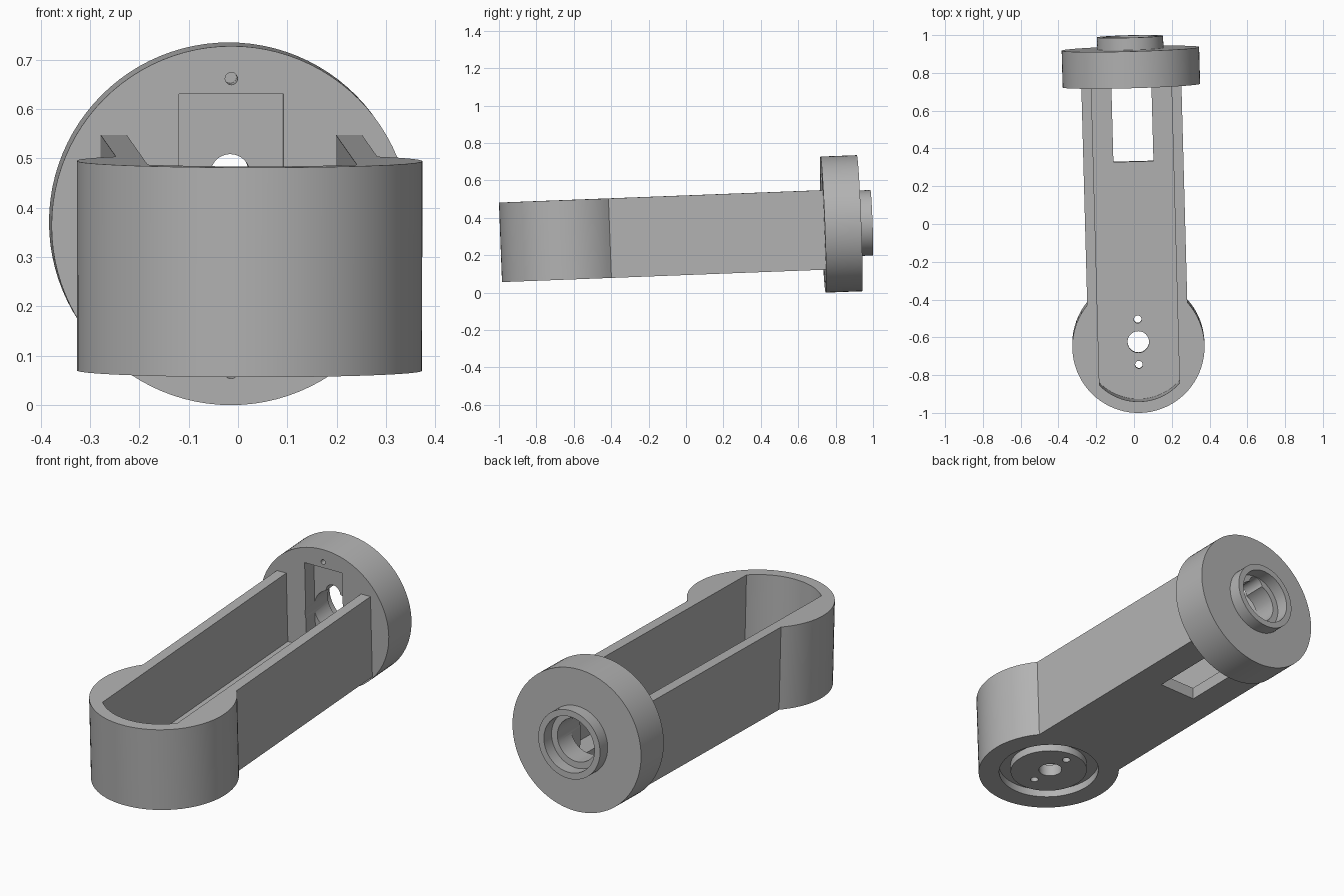
import bpy, bmesh, math
from mathutils import Matrix, Vector

if "Cube" in bpy.data.objects:
    bpy.data.objects.remove(bpy.data.objects["Cube"])

# Whole bracket is slightly tilted; the origin sits at the middle of the flange
PLACE = (Matrix.Translation((-0.0165, 0.83, 0.3675))
         @ Matrix.Rotation(math.radians(1.55), 4, 'Z')
         @ Matrix.Rotation(math.radians(2.2), 4, 'X'))
END_Y = -1.475              # centre of the round end
BOTTOM, TOP, FLOOR = -0.241, 0.184, -0.178
FRONT, BACK, BOSS = -0.0975, 0.0975, 0.163

grey = bpy.data.materials.new("grey_plastic")
grey.diffuse_color = (0.45, 0.45, 0.45, 1)
grey.use_nodes = True
grey.node_tree.nodes["Principled BSDF"].inputs["Base Color"].default_value = grey.diffuse_color


def prism(name, pts, lo, hi, axis='Z'):
    """Extrude a 2D outline along z (points are x,y) or along y (points are x,z)."""
    bm = bmesh.new()
    place = (lambda a, b, c: (a, b, c)) if axis == 'Z' else (lambda a, b, c: (a, c, b))
    face = bm.faces.new([bm.verts.new(place(a, b, lo)) for a, b in pts])
    ext = bmesh.ops.extrude_face_region(bm, geom=[face])
    verts = [g for g in ext['geom'] if isinstance(g, bmesh.types.BMVert)]
    bmesh.ops.translate(bm, verts=verts, vec=Vector(place(0, 0, hi - lo)))
    bmesh.ops.recalc_face_normals(bm, faces=bm.faces)
    me = bpy.data.meshes.new(name)
    bm.to_mesh(me)
    bm.free()
    me.materials.append(grey)
    ob = bpy.data.objects.new(name, me)
    bpy.context.collection.objects.link(ob)
    ob.matrix_world = PLACE
    return ob


def circle(r, cx=0, cy=0, n=64):
    return [(cx + r * math.cos(2 * math.pi * i / n),
             cy + r * math.sin(2 * math.pi * i / n)) for i in range(n)]


def rect(x0, x1, y0, y1):
    return [(x0, y0), (x1, y0), (x1, y1), (x0, y1)]


def arm_outline(half, r, y_end, n=56):
    """Straight bar of given half width that runs into a circular end."""
    a = math.acos(half / r)
    start, sweep = (math.pi - a, math.pi + 2 * a) if r > 0.3 else (math.pi + a, math.pi - 2 * a)
    arc = [(r * math.cos(start + sweep * i / n), END_Y + r * math.sin(start + sweep * i / n))
           for i in range(n + 1)]
    return [(-half, y_end)] + arc + [(half, y_end)]


def modify(ob, other, op='DIFFERENCE'):
    mod = ob.modifiers.new(op.lower(), 'BOOLEAN')
    mod.operation, mod.object, mod.solver = op, other, 'EXACT'
    bpy.context.view_layer.update()
    bpy.context.view_layer.objects.active = ob
    bpy.ops.object.modifier_apply(modifier=mod.name)
    bpy.data.objects.remove(other)


def smooth(ob):
    bpy.ops.object.select_all(action='DESELECT')
    ob.select_set(True)
    bpy.context.view_layer.objects.active = ob
    bpy.ops.object.shade_smooth_by_angle(angle=math.radians(30))


# Trough-shaped arm with round end
arm = prism("arm_trough", arm_outline(0.265, 0.35, FRONT), BOTTOM, TOP)
modify(arm, prism("trough_cut", arm_outline(0.212, 0.29, FRONT + 0.1), FLOOR, TOP + 0.1))
# Slot in the floor next to the flange
modify(arm, prism("slot_cut", rect(-0.106, 0.106, -0.507, FRONT + 0.1), BOTTOM - 0.1, FLOOR + 0.1))
# Ring groove under the round end
groove = prism("groove_cut", circle(0.2475, 0, END_Y), BOTTOM - 0.05, BOTTOM + 0.04)
modify(groove, prism("groove_core", circle(0.19, 0, END_Y), BOTTOM - 0.1, BOTTOM + 0.1))
modify(arm, groove)
# Shaft hole and two screw holes
for r, dy in ((0.057, 0), (0.02, 0.12), (0.02, -0.12)):
    modify(arm, prism("hole_cut", circle(r, 0, END_Y + 0.012 + dy, 32), BOTTOM - 0.1, FLOOR + 0.1))

# Round flange with boss on its back
flange = prism("flange", circle(0.364, n=96), FRONT, BACK, 'Y')
modify(flange, prism("boss", circle(0.175), BACK - 0.05, BOSS, 'Y'), 'UNION')
# Rectangular pocket in the front face, bore, notch and counterbore
modify(flange, prism("pocket_cut", rect(-0.106, 0.106, -0.267, 0.267), FRONT - 0.1, FRONT + 0.078, 'Y'))
modify(flange, prism("bore_cut", circle(0.11), FRONT - 0.1, BOSS + 0.1, 'Y'))
modify(flange, prism("notch_cut", circle(0.04, 0, 0.102, 32), FRONT - 0.1, BOSS + 0.1, 'Y'))
modify(flange, prism("counterbore_cut", circle(0.143), BACK, BOSS + 0.1, 'Y'))
# Blind screw holes above and below the pocket
for z in (0.298, -0.298):
    modify(flange, prism("screw_cut", circle(0.0125, 0, z, 24), FRONT - 0.1, FRONT + 0.08, 'Y'))

for part in (arm, flange):
    smooth(part)
